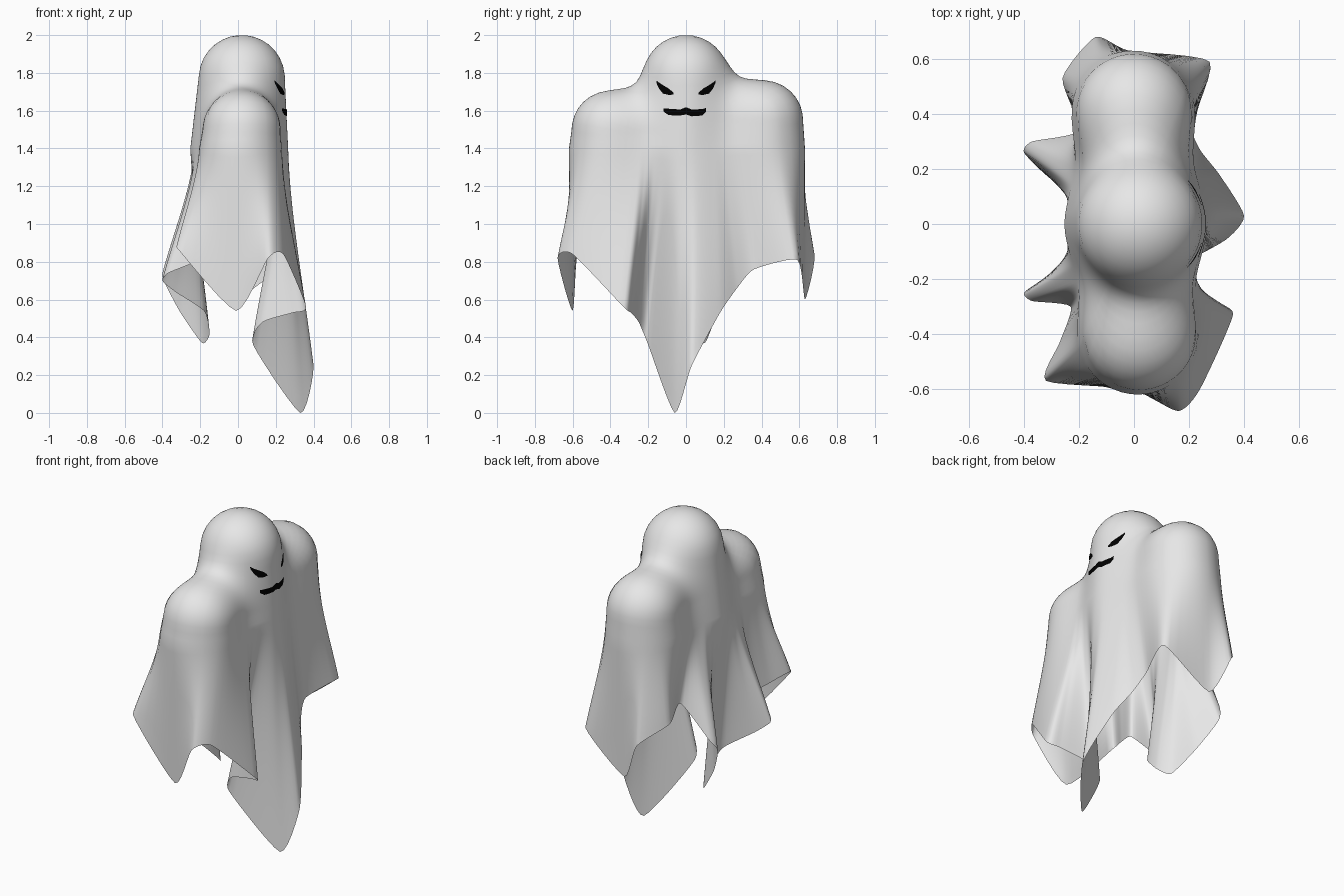
import bpy, bmesh, math
from mathutils import Vector
from mathutils.bvhtree import BVHTree

if "Cube" in bpy.data.objects:
    bpy.data.objects.remove(bpy.data.objects["Cube"])


def material(name, rgb):
    m = bpy.data.materials.new(name)
    m.use_nodes = True
    m.diffuse_color = (*rgb, 1)
    m.node_tree.nodes["Principled BSDF"].inputs["Base Color"].default_value = (*rgb, 1)
    return m


cloth = material("white cloth", (0.8, 0.8, 0.8))
black = material("black paint", (0.0, 0.0, 0.0))

# Rounded forms under the cloth: top centre, bottom centre, top and bottom radius
FORMS = [
    (Vector((0.02, 0, 1.772)), Vector((-0.01, 0, 0.9)), 0.228, 0.3),
    (Vector((0.02, -0.40, 1.50)), Vector((-0.01, -0.41, 0.9)), 0.205, 0.28),
    (Vector((0.0, 0.41, 1.55)), Vector((-0.01, 0.395, 0.9)), 0.21, 0.27),
]
CENTRE = Vector((0, 0, 1.4))
BLEND = 0.22


def tapered_capsule(p, a, b, ra, rb):
    h = max(0, min(1, (p - a).dot(b - a) / (b - a).length_squared))
    return (p - a - (b - a) * h).length - ra - (rb - ra) * h


def body_distance(p):
    d = tapered_capsule(p, *FORMS[0])
    for f in FORMS[1:]:
        e = tapered_capsule(p, *f)
        h = max(BLEND - abs(d - e), 0) / BLEND
        d = min(d, e) - h * h * BLEND / 4
    return d


def body_point(turn, lift):
    flat = Vector((0.3 * math.cos(turn), 0.6 * math.sin(turn), 0)).normalized()
    ray = flat * math.cos(lift) + Vector((0, 0, math.sin(lift)))
    r = 0
    for _ in range(50):
        r -= body_distance(CENTRE + ray * r) * 0.9
    return CENTRE + ray * r


# Hem of the cloth: turn in degrees, then position
HEM = [
    (6, 0.40, 0.03, 0.25), (18, 0.31, 0.18, 0.53), (25, 0.24, 0.27, 0.66),
    (33, 0.21, 0.36, 0.76), (53, 0.275, 0.59, 0.81), (92, -0.02, 0.63, 0.60),
    (113, -0.14, 0.68, 0.84), (128, -0.26, 0.53, 0.95), (146, -0.20, 0.34, 0.99),
    (156, -0.37, 0.30, 0.79), (162, -0.40, 0.26, 0.72), (168, -0.31, 0.17, 0.54),
    (173, -0.19, 0.10, 0.37), (177, -0.15, 0.02, 0.42), (186, -0.18, -0.10, 0.54),
    (194, -0.33, -0.20, 0.64), (200, -0.40, -0.25, 0.70), (207, -0.37, -0.28, 0.74),
    (214, -0.23, -0.30, 0.80), (222, -0.27, -0.43, 0.84), (229, -0.32, -0.57, 0.87),
    (268, -0.01, -0.60, 0.54), (298, 0.16, -0.68, 0.82), (312, 0.24, -0.60, 0.84),
    (331, 0.36, -0.33, 0.56), (335, 0.29, -0.29, 0.53), (341, 0.13, -0.25, 0.48),
    (347, 0.08, -0.20, 0.36), (357, 0.33, -0.06, 0.00),
]
STEPS, DOME, SKIRT = 6, 22, 18


def hermite(a, b, m, n, u):
    return (a * (2*u**3 - 3*u*u + 1) + b * (3*u*u - 2*u**3)
            + m * (u**3 - 2*u*u + u) + n * (u**3 - u*u))


columns = []
for i in range(len(HEM)):
    q = [HEM[(i + k) % len(HEM)] for k in (-1, 0, 1, 2)]
    v = [Vector(h[1:]) for h in q]
    span = (q[2][0] - q[1][0]) % 360
    for s in range(STEPS):
        u = s / STEPS
        hem = hermite(v[1], v[2], (v[2] - v[0]) * 0.3, (v[3] - v[1]) * 0.3, u)
        turn = math.radians(q[1][0] + span * u)
        col = [body_point(turn, math.pi / 2 * (1 - r / DOME)) for r in range(1, DOME + 1)]
        start = col[-1]
        fall = hem - start
        lead = fall * 0.5 + Vector((0, 0, -0.5 * fall.length))
        col += [hermite(start, hem, lead, fall, r / SKIRT) for r in range(1, SKIRT + 1)]
        columns.append(col)

# Draped sheet
bm = bmesh.new()
crown = bm.verts.new(body_point(0, math.pi / 2))
grid = [[bm.verts.new(p) for p in col] for col in columns]
for a, b in zip(grid, grid[1:] + grid[:1]):
    bm.faces.new((crown, a[0], b[0]))
    for r in range(len(a) - 1):
        bm.faces.new((a[r], a[r + 1], b[r + 1], b[r]))
bm.normal_update()
surface = BVHTree.FromBMesh(bm)


def finish(name, bm, mat):
    mesh = bpy.data.meshes.new(name)
    bm.to_mesh(mesh)
    bm.free()
    mesh.materials.append(mat)
    mesh.shade_smooth()
    ob = bpy.data.objects.new(name, mesh)
    bpy.context.collection.objects.link(ob)


finish("draped_sheet", bm, cloth)


# Painted features lie just over the cloth; stations are y, lower z, upper z
def painted(name, stations):
    bm = bmesh.new()
    rows = []
    for (y0, a0, b0), (y1, a1, b1) in zip(stations, stations[1:]):
        for s in range(4):
            u = s / 4
            rows.append((y0 + (y1 - y0) * u, a0 + (a1 - a0) * u, b0 + (b1 - b0) * u))
    rows.append(stations[-1])
    verts = []
    for y, low, high in rows:
        line = []
        for k in range(4):
            z = low + (high - low) * k / 3
            hit = surface.ray_cast(Vector((2, y, z)), Vector((-1, 0, 0)))
            line.append(bm.verts.new(hit[0] + hit[1] * 0.004))
        verts.append(line)
    for a, b in zip(verts, verts[1:]):
        for k in range(3):
            bm.faces.new((a[k], b[k], b[k + 1], a[k + 1]))
    finish(name, bm, black)


EYE = [(0.065, 1.685, 1.695), (0.09, 1.683, 1.717), (0.12, 1.69, 1.735),
       (0.14, 1.715, 1.748), (0.155, 1.748, 1.76)]
painted("left_eye", EYE)
painted("right_eye", [(-y, a, b) for y, a, b in reversed(EYE)])
painted("mouth", [(-0.118, 1.595, 1.612), (-0.09, 1.576, 1.61), (-0.03, 1.574, 1.606),
                  (0, 1.58, 1.618), (0.03, 1.57, 1.606), (0.085, 1.574, 1.608),
                  (0.105, 1.595, 1.615)])
